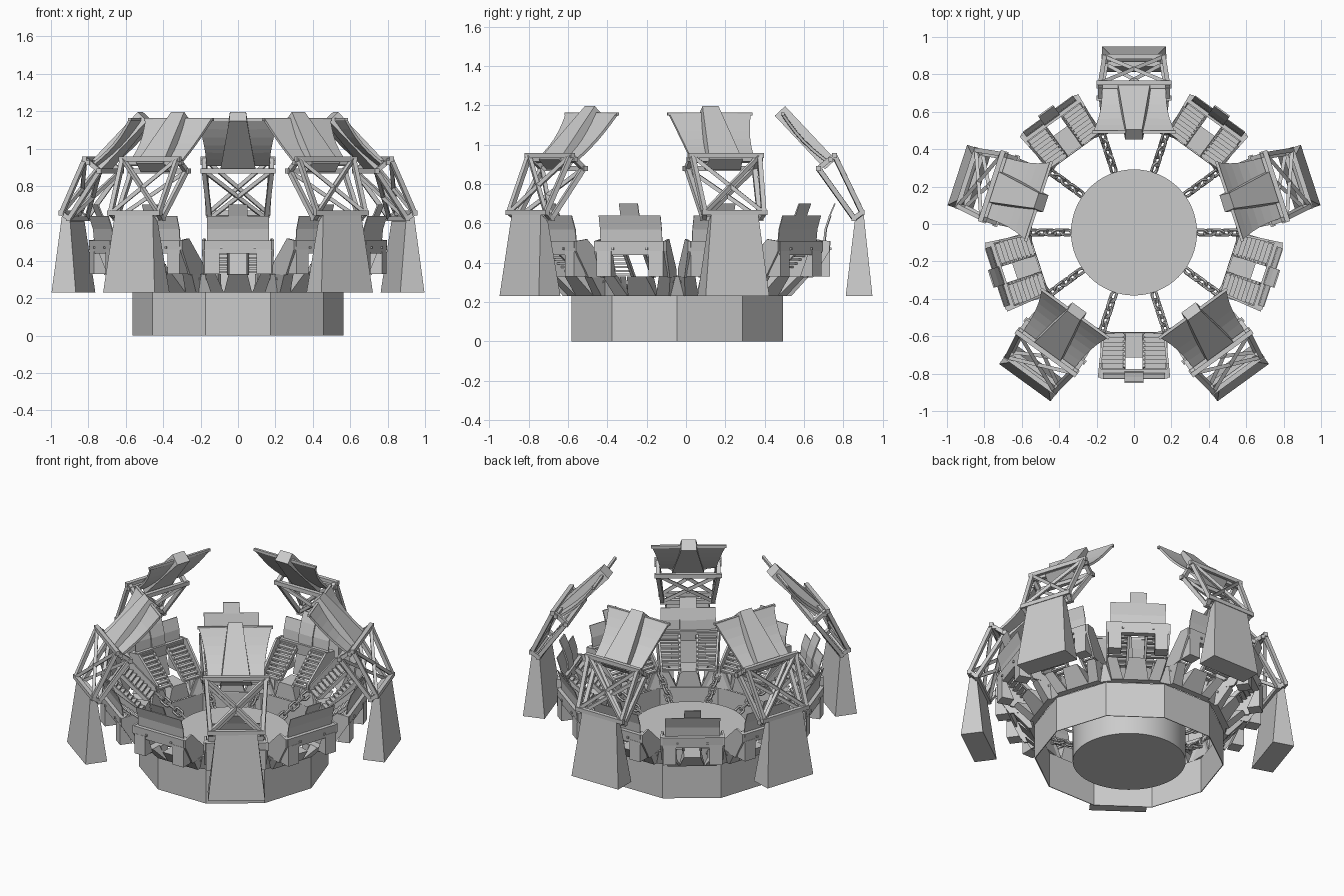
import bpy, bmesh
from math import sin, cos, pi, radians
from mathutils import Vector, Matrix

if "Cube" in bpy.data.objects:
    bpy.data.objects.remove(bpy.data.objects["Cube"])

CENTRE = Vector((0, -0.045, 0))
# Local frame of every repeated part: x = tangential, y = radius outward, z = up


def loft(bm, sections):
    """Skin a list of equal-length polygons and cap both ends."""
    rows = [[bm.verts.new(p) for p in s] for s in sections]
    n = len(rows[0])
    for a, b in zip(rows, rows[1:]):
        for i in range(n):
            bm.faces.new((a[i], a[(i + 1) % n], b[(i + 1) % n], b[i]))
    bm.faces.new(rows[0])
    bm.faces.new(rows[-1])


def prism(bm, profile, x0, x1):
    """Extrude a (radius, z) profile along x."""
    loft(bm, [[(x, r, z) for r, z in profile] for x in (x0, x1)])


def box(bm, x0, x1, r0, r1, z0, z1):
    prism(bm, [(r0, z0), (r1, z0), (r1, z1), (r0, z1)], x0, x1)


def plate(bm, path, x0, x1, t=0.005):
    """Thin folded sheet following a (radius, z) path."""
    prism(bm, list(path) + [(r - t, z) for r, z in reversed(path)], x0, x1)


def strut(bm, p, q, t=0.022):
    """Square bar between two points."""
    p, q = Vector(p), Vector(q)
    d = (q - p).normalized()
    u = d.cross(Vector((0, 0, 1)) if abs(d.z) < 0.95 else Vector((1, 0, 0))).normalized()
    v = d.cross(u)
    h = t / 2
    loft(bm, [[c + u * a + v * b for a, b in ((-h, -h), (h, -h), (h, h), (-h, h))] for c in (p, q)])


def finish(bm, name, start, count):
    """Make one mesh and place it around the centre."""
    bmesh.ops.recalc_face_normals(bm, faces=bm.faces)
    me = bpy.data.meshes.new(name)
    bm.to_mesh(me)
    bm.free()
    for k in range(count):
        ob = bpy.data.objects.new(f"{name}_{k + 1}", me)
        ob.location = CENTRE
        ob.rotation_euler.z = radians(start - 90 + 360 * k / count)
        bpy.context.collection.objects.link(ob)


# Decagonal ring wall, open top and bottom
bm = bmesh.new()
loops = []
for rad, z in ((0.565, 0), (0.565, 0.23), (0.56, 0.23), (0.56, 0)):
    loops.append([bm.verts.new((rad * cos(k * pi / 5), rad * sin(k * pi / 5), z)) for k in range(10)])
for a, b in zip(loops, loops[1:] + loops[:1]):
    for i in range(10):
        bm.faces.new((a[i], a[(i + 1) % 10], b[(i + 1) % 10], b[i]))
finish(bm, "ring_wall", 90, 1)

# Central drum
bpy.ops.mesh.primitive_cylinder_add(vertices=64, radius=0.337, depth=0.23, location=CENTRE + Vector((0, 0, 0.115)))
bpy.context.object.name = "central_drum"
bpy.ops.object.shade_smooth_by_angle()

# Chains from the drum to the ring corners
bm = bmesh.new()
start, end = Vector((0, 0.34, 0.21)), Vector((0, 0.56, 0.32))
axis = (end - start).normalized()
flat, up = Vector((1, 0, 0)), axis.cross(Vector((1, 0, 0)))
for k in range(5):
    c = start.lerp(end, (k + 0.5) / 5)
    # alternate links are turned a quarter about the chain, starting at 45 degrees
    side, other = (flat + up).normalized(), (flat - up).normalized()
    if k % 2:
        side, other = other, side
    rows = []
    for i in range(12):
        a = 2 * pi * (i + 0.5) / 12
        out = axis * cos(a) + side * sin(a)
        mid = c + out * 0.019 + axis * (0.014 if cos(a) > 0 else -0.014)
        rows.append([bm.verts.new(mid + (out * cos(b) + other * sin(b)) * 0.008)
                     for b in (j * pi / 3 for j in range(6))])
    for i in range(12):
        a, b = rows[i], rows[(i + 1) % 12]
        for j in range(6):
            bm.faces.new((a[j], a[(j + 1) % 6], b[(j + 1) % 6], b[j]))
finish(bm, "chain", 0, 10)

# Bolted chain anchors on the ring corners
bm = bmesh.new()
prism(bm, [(0.545, 0.23), (0.575, 0.23), (0.61, 0.33), (0.56, 0.33)], -0.085, 0.085)
for x in (-0.025, 0.025):
    m = Matrix.Translation((x, 0.605, 0.305)) @ Matrix.Rotation(pi / 2, 4, 'X')
    bmesh.ops.create_cone(bm, cap_ends=True, segments=10, radius1=0.009, radius2=0.009, depth=0.02, matrix=m)
finish(bm, "chain_anchor", 0, 10)

# Tall arms: tapered foot
bm = bmesh.new()
foot = [(0.857, 0.23), (0.993, 0.23), (0.948, 0.65), (0.903, 0.61)]
loft(bm, [[(s * (0.17 if z < 0.3 else 0.125), r, z) for r, z in foot] for s in (-1, 1)])
finish(bm, "arm_foot", 90, 5)

# Tall arms: braced truss with an outer and an inner plane
bm = bmesh.new()
planes = (((0.158, 0.94, 0.655), (0.18, 0.80, 0.945)), ((0.15, 0.90, 0.625), (0.18, 0.718, 0.88)))
for (xb, rb, zb), (xt, rt, zt) in planes:
    strut(bm, (-xb - 0.015, rb, zb), (xb + 0.015, rb, zb), 0.026)
    strut(bm, (-xt - 0.02, rt, zt), (xt + 0.02, rt, zt), 0.026)
    for s in (-1, 1):
        strut(bm, (s * xb, rb, zb), (s * xt, rt, zt), 0.024)
        strut(bm, (s * xb, rb, zb), (-s * xt, rt, zt), 0.02)
for s in (-1, 1):
    (b0, t0), (b1, t1) = planes
    strut(bm, (s * t0[0], *t0[1:]), (s * t1[0], *t1[1:]), 0.024)
    strut(bm, (s * b0[0], *b0[1:]), (s * b1[0], *b1[1:]), 0.024)
finish(bm, "arm_truss", 90, 5)

# Tall arms: leaning panel, placed by distance along (s) and off (n) its slope
def on_panel(x, s, n):
    return (x, 0.767 - 0.235 * s + 0.735 * n, 0.912 + 0.25 * s + 0.677 * n)


bm = bmesh.new()
for sgn in (-1, 1):
    rows = []
    for i in range(7):
        s = i / 6 * 0.98
        w = 0.17 + 0.05 * s ** 2
        bow = -0.018 * sin(pi * s)
        rows.append([on_panel(sgn * x, s, n + bow) for x, n in
                     ((0.03, -0.01), (w, -0.007), (w, 0.007), (0.03, 0.01))])
    loft(bm, rows)
finish(bm, "panel_wing", 90, 5)

bm = bmesh.new()
loft(bm, [[on_panel(x * w, s, n) for x, n in ((-1.1, -h), (1.1, -h), (1, h), (-1, h))]
          for s, w, h in ((-0.05, 0.088, 0.036), (1.04, 0.043, 0.036))])
finish(bm, "panel_rib", 90, 5)

bm = bmesh.new()
strut(bm, on_panel(-0.225, 0.98, 0), on_panel(0.225, 0.98, 0), 0.016)
strut(bm, on_panel(-0.2, 0, 0.02), on_panel(0.2, 0, 0.02), 0.024)
finish(bm, "panel_edge_bar", 90, 5)

# Low stands, one on every ring face: trapezoid supports
bm = bmesh.new()
for xb, xt in ((0, 0), (-0.11, -0.15), (0.11, 0.15)):
    loft(bm, [[(x + sx * h, r, z) for r, sx in ((0.54, -1), (0.54, 1), (ro, 1), (ro, -1))]
              for x, h, z, ro in ((xb, 0.075 if xb == 0 else 0.035, 0.23, 0.58),
                                  (xt, 0.05 if xb == 0 else 0.03, 0.33, 0.67))])
finish(bm, "stand_support", -90, 10)

# Low stands: open stepped slats either side of a gap
bm = bmesh.new()
for k in range(9):
    r, z = 0.54 + 0.023 * k, 0.335 + 0.019 * k
    for s in (-1, 1):
        box(bm, *sorted((s * 0.05, s * 0.17)), r, r + 0.026, z, z + 0.01)
for s in (-1, 1):
    prism(bm, [(0.535, 0.325), (0.57, 0.325), (0.735, 0.47), (0.72, 0.49)], s * 0.045, s * 0.06)
finish(bm, "stand_slats", -90, 10)

# Low stands: side walls that spread slightly outward
bm = bmesh.new()
side = [(0.53, 0.325), (0.69, 0.325), (0.775, 0.46), (0.775, 0.51), (0.70, 0.52), (0.535, 0.37)]
for s in (-1, 1):
    loft(bm, [[(s * (x + 0.1 * (r - 0.6)), r, z) for r, z in side] for x in (0.163, 0.176)])
    prism(bm, [(0.70, 0.33), (0.778, 0.33), (0.778, 0.46), (0.755, 0.46)], s * 0.10, s * 0.178)
finish(bm, "stand_side", -90, 10)

# Low stands: back beam and folded thin back wall leaning outward
bm = bmesh.new()
prism(bm, [(0.735, 0.44), (0.775, 0.44), (0.78, 0.51), (0.73, 0.51)], -0.18, 0.18)
plate(bm, [(0.755, 0.50), (0.762, 0.57), (0.785, 0.64)], -0.165, 0.165)
for x in (-0.09, 0.09):
    box(bm, x - 0.006, x + 0.006, 0.775, 0.785, 0.465, 0.477)
finish(bm, "stand_back_wall", -90, 10)

# Low stands: raised tab in the middle of the back wall
bm = bmesh.new()
plate(bm, [(0.75, 0.50), (0.757, 0.57), (0.78, 0.64), (0.806, 0.70)], -0.05, 0.05, 0.008)
finish(bm, "stand_top_tab", -90, 10)
